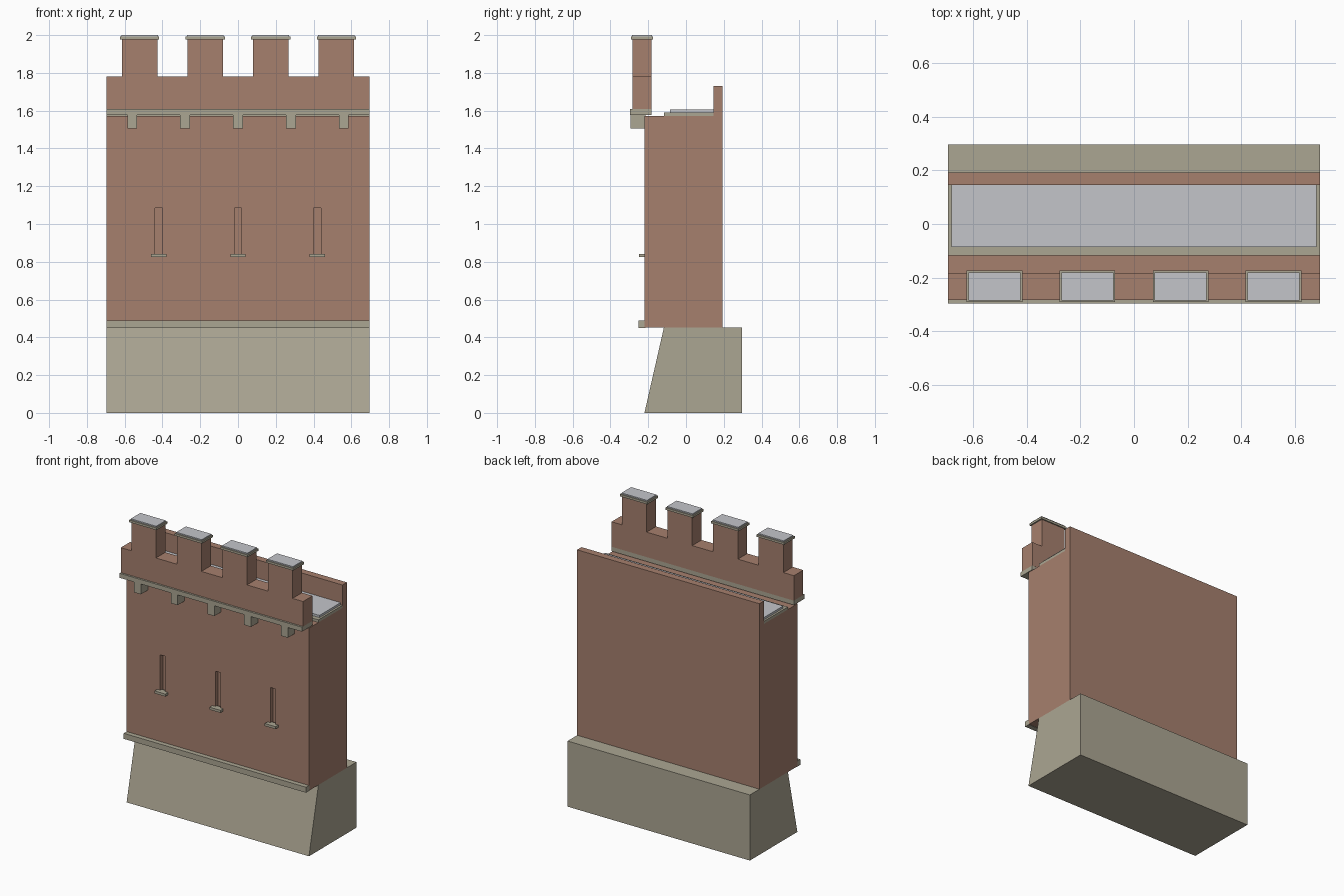
import bpy

if "Cube" in bpy.data.objects:
    bpy.data.objects.remove(bpy.data.objects["Cube"])


def material(name, r, g, b):
    m = bpy.data.materials.new(name)
    m.diffuse_color = (r, g, b, 1)
    m.use_nodes = True
    m.node_tree.nodes["Principled BSDF"].inputs["Base Color"].default_value = m.diffuse_color
    return m


BRICK = material("brick", 0.38, 0.215, 0.155)
STONE = material("stone", 0.41, 0.38, 0.29)
SLATE = material("pale_grey", 0.55, 0.56, 0.59)
W = 0.695  # half width of the wall


def prism(name, profile, x0, x1, mat):
    """Extrude a (y, z) profile from x0 to x1."""
    n = len(profile)
    verts = [(x, y, z) for x in (x0, x1) for y, z in profile]
    faces = [tuple(reversed(range(n))), tuple(range(n, 2 * n))]
    faces += [(i, (i + 1) % n, n + (i + 1) % n, n + i) for i in range(n)]
    mesh = bpy.data.meshes.new(name)
    mesh.from_pydata(verts, [], faces)
    mesh.materials.append(mat)
    ob = bpy.data.objects.new(name, mesh)
    bpy.context.collection.objects.link(ob)
    return ob


def box(name, x0, x1, y0, y1, z0, z1, mat):
    return prism(name, [(y0, z0), (y1, z0), (y1, z1), (y0, z1)], x0, x1, mat)


# Battered stone base
prism("sloped_base", [(-0.22, 0), (0.297, 0), (0.297, 0.452), (-0.117, 0.452)], -W, W, STONE)

# Main wall with string course
wall = box("main_wall", -W, W, -0.22, 0.193, 0.452, 1.572, BRICK)
box("string_course", -W, W, -0.252, -0.215, 0.45, 0.488, STONE)

# Arrow slits cut into the front, each with a sill
for i, x in enumerate((-0.42, 0, 0.42)):
    cutter = box(f"slit_cutter_{i}", x - 0.019, x + 0.019, -0.3, -0.19, 0.835, 1.085, BRICK)
    cutter.hide_render = True
    cutter.hide_set(True)
    cut = wall.modifiers.new("slit", 'BOOLEAN')
    cut.operation = 'DIFFERENCE'
    cut.solver = 'EXACT'
    cut.object = cutter
    box(f"slit_sill_{i}", x - 0.041, x + 0.041, -0.25, -0.205, 0.825, 0.842, STONE)

# Corbels and cornice carrying the front parapet
for i in range(5):
    x = (i - 2) * 0.28
    box(f"corbel_{i}", x - 0.026, x + 0.026, -0.295, -0.215, 1.505, 1.577, STONE)
box("cornice", -W, W, -0.297, -0.183, 1.577, 1.608, STONE)
box("front_parapet", -W, W, -0.284, -0.182, 1.608, 1.78, BRICK)

# Merlons with stone caps and pale tops
for i, x in enumerate((-0.521, -0.174, 0.174, 0.521)):
    box(f"merlon_{i}", x - 0.094, x + 0.094, -0.284, -0.182, 1.78, 1.977, BRICK)
    box(f"merlon_cap_{i}", x - 0.104, x + 0.104, -0.292, -0.174, 1.977, 1.992, STONE)
    box(f"cap_top_{i}", x - 0.097, x + 0.097, -0.285, -0.181, 1.992, 2.0, SLATE)

# Wall walk and rear parapet
box("walk_bed", -W, W, -0.117, 0.145, 1.572, 1.59, STONE)
box("walk_paving", -0.681, 0.681, -0.086, 0.145, 1.59, 1.605, SLATE)
box("rear_parapet", -W, W, 0.145, 0.193, 1.572, 1.73, BRICK)
